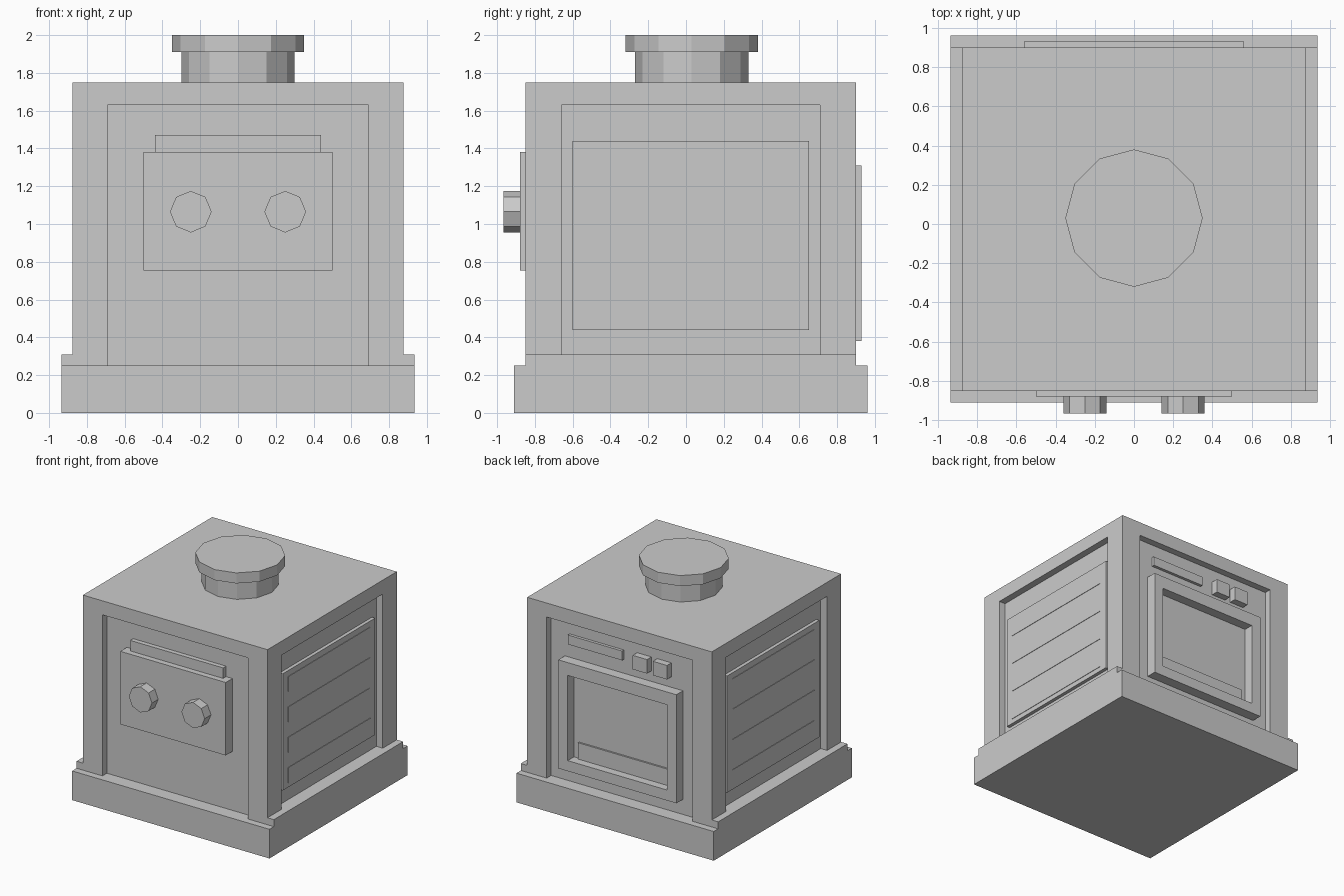
import bpy
import math

if "Cube" in bpy.data.objects:
    bpy.data.objects.remove(bpy.data.objects["Cube"])

grey = bpy.data.materials.new("plain_grey")
grey.diffuse_color = (0.6, 0.6, 0.6, 1)
grey.use_nodes = True
grey.node_tree.nodes["Principled BSDF"].inputs["Base Color"].default_value = grey.diffuse_color


def box(name, x, y, z):
    """Box from (min, max) ranges on each axis."""
    verts = [(a, b, c) for c in z for b in y for a in x]
    faces = [(0, 2, 3, 1), (4, 5, 7, 6), (0, 1, 5, 4),
             (2, 6, 7, 3), (0, 4, 6, 2), (1, 3, 7, 5)]
    mesh = bpy.data.meshes.new(name)
    mesh.from_pydata(verts, [], faces)
    mesh.materials.append(grey)
    ob = bpy.data.objects.new(name, mesh)
    bpy.context.collection.objects.link(ob)
    return ob


def prism(name, sides, radius, depth, location, rotation=(0, 0, 0)):
    bpy.ops.mesh.primitive_cylinder_add(vertices=sides, radius=radius, depth=depth,
                                        location=location, rotation=rotation)
    ob = bpy.context.object
    ob.name = name
    ob.data.materials.append(grey)
    return ob


def cut(target, cutters):
    for c in cutters:
        c.hide_render = True
        c.hide_set(True)
        mod = target.modifiers.new("cut", 'BOOLEAN')
        mod.operation = 'DIFFERENCE'
        mod.solver = 'EXACT'
        mod.object = c


# Body with a shallow recess on each of the four sides
body = box("body", (-.875, .875), (-.85, .90), (.2, 1.75))
front_cut = box("front_recess_cutter", (-.69, .69), (-1.2, -.79), (.25, 1.63))
back_cut = box("back_recess_cutter", (-.69, .69), (.84, 1.2), (.25, 1.63))
side_cuts = [box("side_recess_cutter", x, (-.66, .71), (.31, 1.63))
             for x in ((-1.2, -.815), (.815, 1.2))]
cut(body, [front_cut, back_cut] + side_cuts)

# Base plinth, higher along the left and right sides
base = box("base", (-.935, .935), (-.91, .96), (0, .31))
cut(base, [box("front_ledge_cutter", (-1.2, 1.2), (-1.2, -.85), (.25, .5)),
           box("back_ledge_cutter", (-1.2, 1.2), (.90, 1.2), (.25, .5)),
           front_cut, back_cut])

# Chimney and cap
prism("chimney", 12, .30, .18, (0, .03, 1.83))
prism("chimney_cap", 12, .35, .09, (0, .03, 1.955))

# Front control plate, top strip and knobs
box("control_plate", (-.5, .5), (-.88, -.78), (.755, 1.38))
box("control_top_strip", (-.44, .44), (-.83, -.78), (1.37, 1.47))
for x in (-.25, .25):
    prism("knob", 8, .11, .09, (x, -.92, 1.065), (math.pi / 2, 0, 0))

# Side panels with thin slats
for s in (-1, 1):
    box("side_panel", sorted((s * .80, s * .845)), (-.6, .65), (.44, 1.44))
    for i in range(4):
        z = .48 + .26 * i
        box("side_slat", sorted((s * .84, s * .849)), (-.53, .58), (z, z + .13))

# Back door with an open window and a low bar inside
door = box("back_door", (-.56, .56), (.82, .93), (.38, 1.31))
cut(door, [box("window_cutter", (-.47, .47), (.845, 1.2), (.47, 1.2))])
box("window_bar", (-.42, .42), (.83, .86), (.46, .61))

# Back handle strip and two buttons
box("back_strip", (.0, .515), (.83, .865), (1.43, 1.51))
for x in (-.26, -.45):
    box("back_button", (x, x + .135), (.83, .90), (1.40, 1.52))
